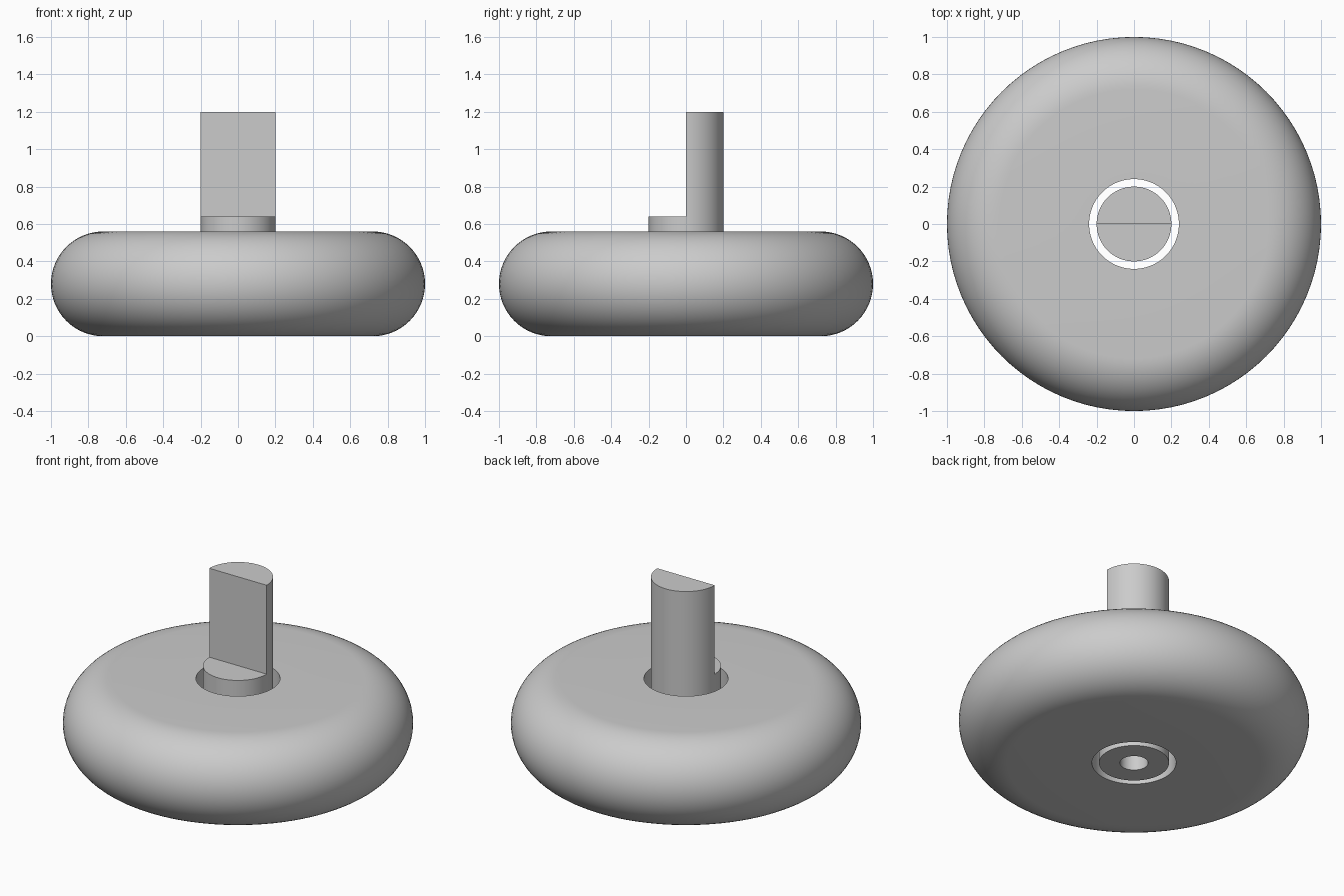
import bpy, bmesh
from math import sin, cos, pi, radians
from mathutils import Vector

cube = bpy.data.objects.get("Cube")
if cube:
    bpy.data.objects.remove(cube, do_unlink=True)

SEGMENTS = 96
WIDTH = 0.56          # wheel thickness
STEP = 0.64           # height where the shaft becomes half round
SHAFT_R = 0.2

grey = bpy.data.materials.new("light_grey")
grey.use_nodes = True
grey.diffuse_color = (0.6, 0.6, 0.6, 1)
grey.node_tree.nodes["Principled BSDF"].inputs["Base Color"].default_value = (0.6, 0.6, 0.6, 1)


def lathe(bm, profile, closed):
    """Revolve (radius, height) points around the z axis."""
    verts = [bm.verts.new((r, 0, z)) for r, z in profile]
    pairs = list(zip(verts, verts[1:]))
    if closed:
        pairs.append((verts[-1], verts[0]))
    edges = [bm.edges.new(p) for p in pairs]
    bmesh.ops.spin(bm, geom=verts + edges, cent=(0, 0, 0), axis=(0, 0, 1),
                   angle=2 * pi, steps=SEGMENTS, use_merge=True)
    bmesh.ops.remove_doubles(bm, verts=bm.verts, dist=1e-4)


def finish(bm, name):
    bmesh.ops.remove_doubles(bm, verts=bm.verts, dist=1e-4)
    bmesh.ops.recalc_face_normals(bm, faces=bm.faces)
    mesh = bpy.data.meshes.new(name)
    bm.to_mesh(mesh)
    bm.free()
    mesh.materials.append(grey)
    obj = bpy.data.objects.new(name, mesh)
    bpy.context.collection.objects.link(obj)
    bpy.ops.object.select_all(action='DESELECT')
    obj.select_set(True)
    bpy.context.view_layer.objects.active = obj
    bpy.ops.object.shade_smooth_by_angle(angle=radians(30))


# Wheel: fully rounded rim around a straight centre hole
half = WIDTH / 2
rim = [(1 - half + half * cos(a), half + half * sin(a))
       for a in (-pi / 2 + pi * i / 32 for i in range(33))]
bm = bmesh.new()
lathe(bm, [(0.24, 0)] + rim + [(0.24, WIDTH)], True)
finish(bm, "wheel")

# Shaft base: round, with a blind bore from below
bm = bmesh.new()
lathe(bm, [(0, 0.4), (0.08, 0.4), (0.08, 0), (SHAFT_R, 0), (SHAFT_R, STEP), (0, STEP)], False)
hidden = [f for f in bm.faces
          if all(abs(v.co.z - STEP) < 1e-4 for v in f.verts) and f.calc_center_median().y > 0]
bmesh.ops.delete(bm, geom=hidden, context='FACES')

# Shaft top: half round, flat side to the front
n = SEGMENTS // 2
arc = [Vector((SHAFT_R * cos(pi * i / n), SHAFT_R * sin(pi * i / n), 1.2)) for i in range(n + 1)]
top = [bm.verts.new(p) for p in arc]
low = [bm.verts.new((p.x, p.y, STEP)) for p in arc]
bm.faces.new(top)
for i in range(n):
    bm.faces.new((low[i], low[i + 1], top[i + 1], top[i]))
middle = bm.verts.new((0, 0, STEP))
bm.faces.new((low[n], middle, low[0], top[0], top[n]))
finish(bm, "shaft")
